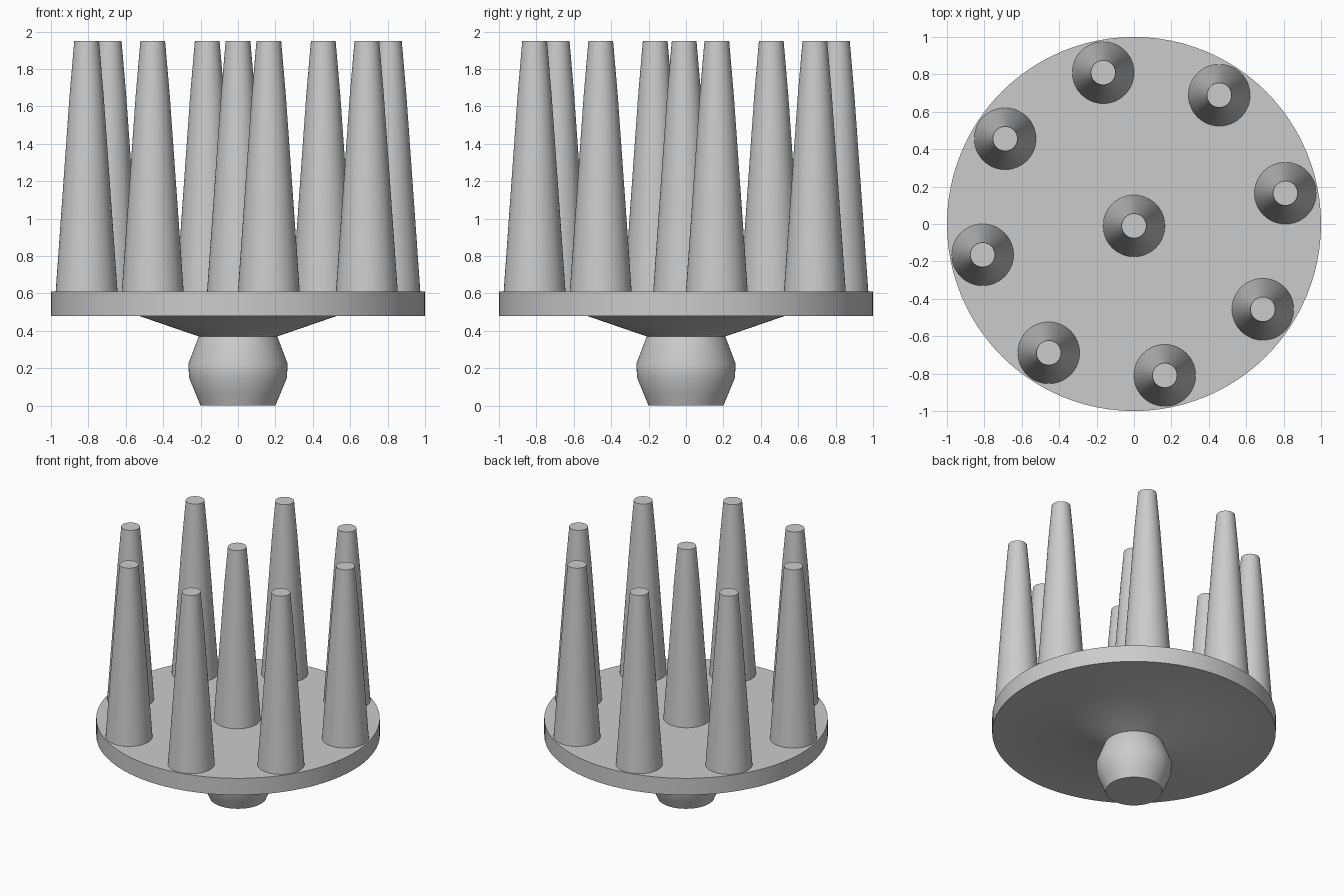
import bpy
import bmesh
import math

if "Cube" in bpy.data.objects:
    bpy.data.objects.remove(bpy.data.objects["Cube"], do_unlink=True)

grey = bpy.data.materials.new("plain grey")
grey.use_nodes = True
grey.diffuse_color = (0.6, 0.6, 0.6, 1)
grey.node_tree.nodes["Principled BSDF"].inputs["Base Color"].default_value = (0.6, 0.6, 0.6, 1)


def lathe(name, profile, sides, location=(0, 0, 0)):
    """Turn a (radius, height) profile into a closed solid with flat caps."""
    bm = bmesh.new()
    rings = []
    for radius, z in profile:
        rings.append([bm.verts.new((radius * math.cos(i * math.tau / sides),
                                    radius * math.sin(i * math.tau / sides), z))
                      for i in range(sides)])
    for low, high in zip(rings, rings[1:]):
        for i in range(sides):
            j = (i + 1) % sides
            bm.faces.new((low[i], low[j], high[j], high[i]))
    bm.faces.new(rings[0][::-1])
    bm.faces.new(rings[-1])
    mesh = bpy.data.meshes.new(name)
    bm.to_mesh(mesh)
    bm.free()
    mesh.materials.append(grey)
    obj = bpy.data.objects.new(name, mesh)
    obj.location = location
    bpy.context.collection.objects.link(obj)
    bpy.ops.object.select_all(action="DESELECT")
    obj.select_set(True)
    bpy.context.view_layer.objects.active = obj
    bpy.ops.object.shade_smooth_by_angle(angle=math.radians(30))
    return obj


# Rounded knob, flared neck and round plate in one turned piece
lathe("base_plate", [(0.2, 0), (0.225, 0.06), (0.262, 0.15), (0.265, 0.225),
                     (0.21, 0.37), (0.53, 0.48), (1, 0.48), (1, 0.61)], 96)

# Tapered pegs: one in the middle, eight in a ring
peg = [(0.166, 0.6), (0.091, 1.66), (0.066, 1.95)]
lathe("centre_peg", peg, 48, (0, -0.01, 0))
for n in range(8):
    a = math.radians(11.5 + 45 * n)
    lathe(f"ring_peg_{n + 1}", peg, 48, (0.826 * math.cos(a), 0.826 * math.sin(a), 0))
